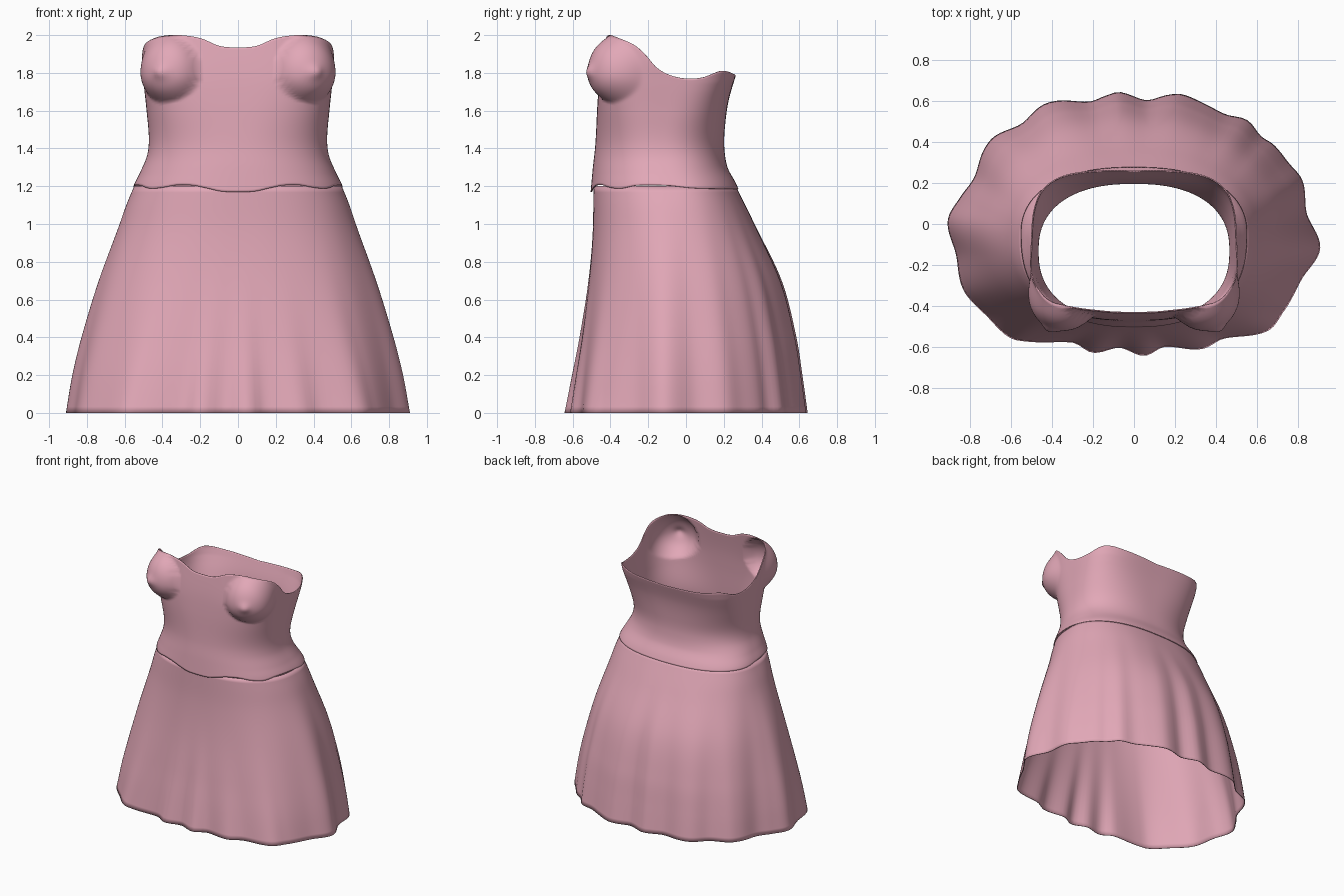
import bpy, bmesh, math

if "Cube" in bpy.data.objects:
    bpy.data.objects.remove(bpy.data.objects["Cube"])

pink = bpy.data.materials.new("dusty pink")
pink.diffuse_color = (0.76, 0.39, 0.475, 1)
pink.use_nodes = True
pink.node_tree.nodes["Principled BSDF"].inputs["Base Color"].default_value = pink.diffuse_color


def curve(keys, t):
    """Smooth interpolation through sorted (position, value) keys."""
    if t <= keys[0][0]:
        return keys[0][1]
    if t >= keys[-1][0]:
        return keys[-1][1]
    i = next(k for k in range(len(keys) - 1) if keys[k + 1][0] >= t)

    def slope(k):
        a, b = keys[max(k - 1, 0)], keys[min(k + 1, len(keys) - 1)]
        return (b[1] - a[1]) / (b[0] - a[0])
    (x0, y0), (x1, y1) = keys[i], keys[i + 1]
    h = x1 - x0
    s = (t - x0) / h
    return (y0 * (1 + 2 * s) * (1 - s) ** 2 + slope(i) * h * s * (1 - s) ** 2
            + y1 * s * s * (3 - 2 * s) + slope(i + 1) * h * s * s * (s - 1))


def oval(a, hx, front, back, mid, n):
    """Point on a rounded-rectangle section, a = 0 at +x, counter-clockwise."""
    c, s = math.cos(a), math.sin(a)
    r = (abs(c) ** n + abs(s) ** n) ** (-1 / n)
    return hx * r * c, mid + (back - mid if s > 0 else mid - front) * r * s


def tube(name, point, around, rows, thickness):
    """Open cloth tube from point(angle, u), u running bottom to top."""
    bm = bmesh.new()
    grid = [[bm.verts.new(point(2 * math.pi * i / around, j / rows))
             for i in range(around)] for j in range(rows + 1)]
    for j in range(rows):
        for i in range(around):
            k = (i + 1) % around
            bm.faces.new((grid[j][i], grid[j][k], grid[j + 1][k], grid[j + 1][i]))
    me = bpy.data.meshes.new(name)
    bm.to_mesh(me)
    bm.free()
    ob = bpy.data.objects.new(name, me)
    bpy.context.collection.objects.link(ob)
    me.materials.append(pink)
    mod = ob.modifiers.new("cloth", 'SOLIDIFY')
    mod.thickness, mod.offset = thickness, -1
    bpy.ops.object.select_all(action='DESELECT')
    ob.select_set(True)
    bpy.context.view_layer.objects.active = ob
    bpy.ops.object.shade_smooth_by_angle(angle=math.radians(50))
    return ob


# Bodice: half width, front and back depth by height
WIDTH = [(1.17, .562), (1.21, .55), (1.27, .52), (1.36, .482), (1.45, .472),
         (1.6, .484), (1.75, .5), (1.87, .51), (2, .508)]
FRONT = [(1.17, -.505), (1.3, -.493), (1.42, -.48), (1.65, -.468), (1.8, -.455), (2, -.425)]
BACK = [(1.17, .285), (1.22, .262), (1.3, .22), (1.4, .203), (1.5, .205), (1.65, .225), (1.8, .268)]
MID = [(1.2, -.07), (1.4, -.13), (1.7, -.11)]
ROUND = [(1.17, 2.4), (1.45, 2.4), (1.75, 3.5)]
# Neckline height by degrees away from the front centre
NECK = [(-11, 1.943), (0, 1.935), (11, 1.943), (21, 1.982), (30, 1.998), (38, 2.0), (48, 1.985),
        (63, 1.945), (74, 1.885), (82, 1.83), (93, 1.79), (106, 1.77), (119, 1.775),
        (133, 1.81), (149, 1.795), (180, 1.78)]
# Wavy seam height by degrees away from the front centre
SEAM = [(0, 1.17), (9, 1.173), (17, 1.19), (25, 1.205), (34, 1.207), (42, 1.195),
        (52, 1.188), (65, 1.205), (85, 1.205), (110, 1.19), (180, 1.185)]


def bust(x, y, z):
    """Push a point outwards onto the rounded cup on its side, blended softly."""
    r = math.hypot(x, y + .1)
    dx, dy = abs(x) / r, (y + .1) / r
    rx, ry, rz = .17, .172, .2 if z > 1.8 else .158
    cx, cy, cz = .345, -.25, 1.8
    a = (dx / rx) ** 2 + (dy / ry) ** 2
    b = dx * cx / rx ** 2 + dy * cy / ry ** 2
    c = (cx / rx) ** 2 + (cy / ry) ** 2 + ((z - cz) / rz) ** 2 - 1
    disc = b * b - a * c
    far = (b + math.copysign(math.sqrt(abs(disc)), disc)) / a
    k = .06
    h = max(k - abs(far - r), 0) / k
    r = max(r, far) + h * h * k / 4
    px, py = r * dx, -.1 + r * dy
    if py < -.3:
        r += .022 * math.exp(-((px - .405) ** 2 + (z - 1.805) ** 2) / .0012)
    return math.copysign(r * dx, x), -.1 + r * dy


def bodice_point(a, u):
    deg = math.degrees(math.acos(max(-1, min(1, -math.sin(a)))))
    low, high = curve(SEAM, deg), curve(NECK, deg)
    z = low + (high - low) * u
    x, y = oval(a, curve(WIDTH, z), curve(FRONT, z), curve(BACK, z),
                curve(MID, z), curve(ROUND, z))
    x, y = bust(x, y, z)
    return x, y, z


bodice = tube("bodice", bodice_point, 200, 64, .006)

# Skirt: ruffled hem outline
HEM = [(.845, .05), (.82, .22), (.755, .3), (.68, .39), (.62, .43), (.55, .51), (.45, .535),
       (.35, .585), (.23, .635), (.16, .63), (.06, .605), (-.07, .645), (-.13, .63), (-.22, .598),
       (-.37, .603), (-.45, .58), (-.55, .49), (-.68, .43), (-.73, .37), (-.78, .23),
       (-.85, .13), (-.91, .02), (-.87, -.15), (-.83, -.33), (-.72, -.45), (-.6, -.56),
       (-.52, -.575), (-.3, -.58), (-.2, -.63), (-.07, -.605), (.05, -.645), (.15, -.6),
       (.33, -.612), (.44, -.56), (.65, -.525), (.73, -.43), (.82, -.27), (.91, -.12)]
polar = sorted((math.atan2(y / .64, x / .9) % (2 * math.pi), math.hypot(x / .9, y / .64))
               for x, y in HEM)
turn = 2 * math.pi
HEM_R = ([(a - turn, r) for a, r in polar[-3:]] + polar + [(a + turn, r) for a, r in polar[:3]])
# Flare towards the hem by height, at the sides, front and back
SIDE_T = [(0, 1), (.2, .91), (.4, .78), (.7, .53), (1, .22), (1.1, .12), (1.2, 0)]
FRONT_T = [(0, 1), (.2, .76), (.4, .51), (.7, .19), (.95, .03), (1.2, 0)]
BACK_T = [(0, 1), (.2, .93), (.4, .85), (.7, .65), (1, .27), (1.2, 0)]


def skirt_point(a, u):
    z = 1.2 * u
    wx, wy = oval(a, .55, -.49, .264, -.07, 2.4)
    s = math.sin(a)
    tx = curve(SIDE_T, z)
    ty = curve(FRONT_T if s < 0 else BACK_T, z)
    t = tx + (ty - tx) * s * s
    # folds fade upwards into a smooth flare
    full = curve(HEM_R, a)
    even = sum(curve(HEM_R, (a + d * .06) % turn) for d in range(-4, 5)) / 9
    r = even + (full - even) * t
    hx, hy = .9 * r * math.cos(a), .64 * r * math.sin(a)
    return wx + (hx - wx) * t, wy + (hy - wy) * t, z


skirt = tube("skirt", skirt_point, 180, 36, .006)
